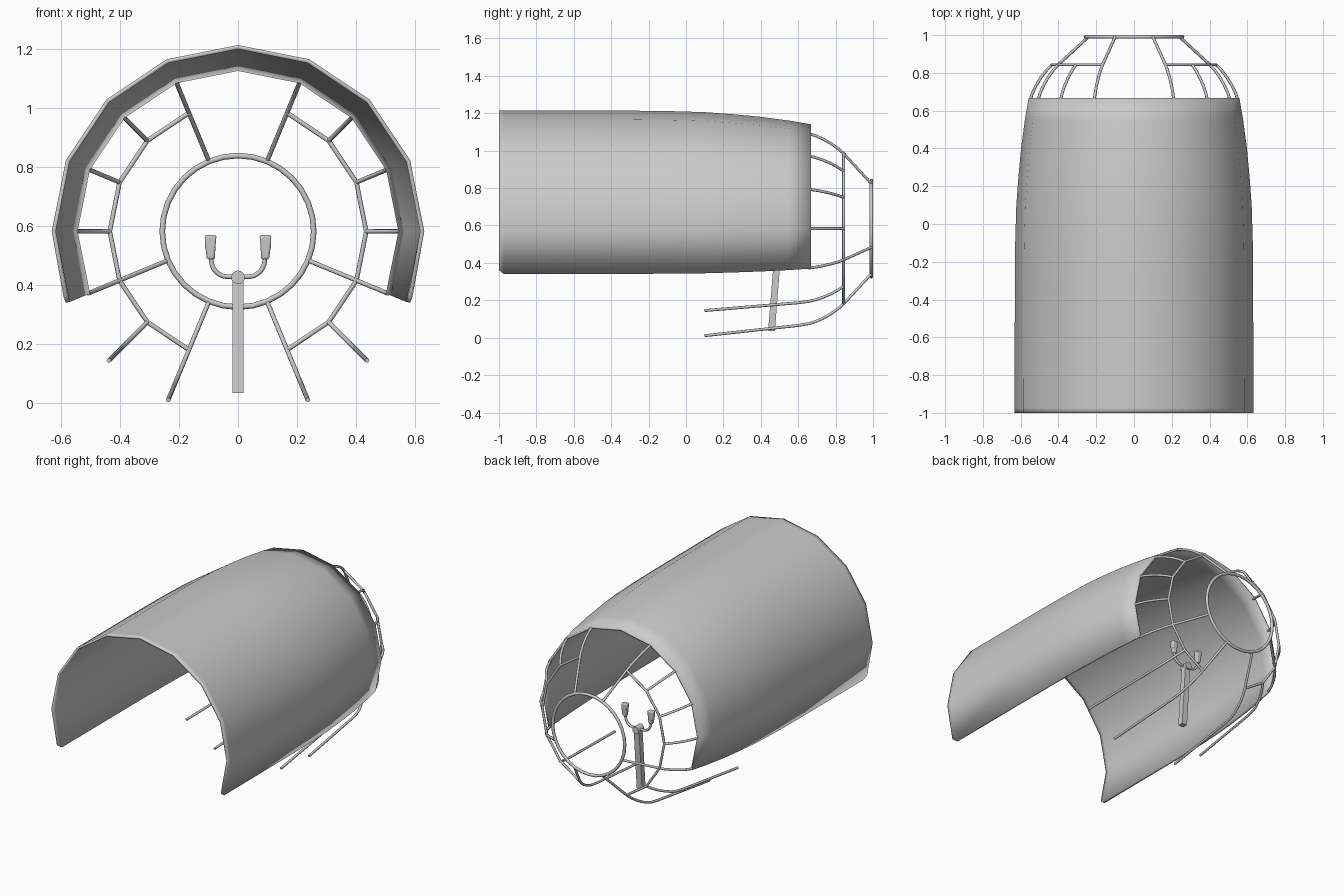
import bpy, bmesh
from math import sin, cos, radians, pi, atan2
from mathutils import Vector

if "Cube" in bpy.data.objects:
    bpy.data.objects.remove(bpy.data.objects["Cube"])

CZ = 0.583  # height of the hull axis


def polar(r, deg, y):
    return Vector((r * cos(radians(deg)), y, CZ + r * sin(radians(deg))))


def finish(obj, angle=35):
    bpy.ops.object.select_all(action='DESELECT')
    obj.select_set(True)
    bpy.context.view_layer.objects.active = obj
    bpy.ops.object.shade_smooth_by_angle(angle=radians(angle))
    return obj


def mesh_object(name, bm):
    me = bpy.data.meshes.new(name)
    bm.to_mesh(me)
    bm.free()
    obj = bpy.data.objects.new(name, me)
    bpy.context.collection.objects.link(obj)
    return obj


def tubes(name, paths, radius):
    """Round bars along one or more point lists, turned into a mesh."""
    cu = bpy.data.curves.new(name, 'CURVE')
    cu.dimensions = '3D'
    cu.bevel_depth = radius
    cu.bevel_resolution = 2
    cu.use_fill_caps = True
    for path in paths:
        sp = cu.splines.new('POLY')
        sp.points.add(len(path) - 1)
        for p, co in zip(sp.points, path):
            p.co = (*co, 1)
    obj = bpy.data.objects.new(name, cu)
    bpy.context.collection.objects.link(obj)
    bpy.ops.object.select_all(action='DESELECT')
    obj.select_set(True)
    bpy.context.view_layer.objects.active = obj
    bpy.ops.object.convert(target='MESH')
    return finish(bpy.context.object, 50)


def tapered_block(name, sections, bevel):
    """Loft of rectangles: (centre, half width x, half depth y)."""
    bm = bmesh.new()
    loops = []
    for c, hx, hy in sections:
        loops.append([bm.verts.new((c[0] + sx * hx, c[1] + sy * hy, c[2]))
                      for sx, sy in ((-1, -1), (1, -1), (1, 1), (-1, 1))])
    for a, b in zip(loops, loops[1:]):
        for i in range(4):
            j = (i + 1) % 4
            bm.faces.new((a[i], a[j], b[j], b[i]))
    bm.faces.new(loops[0][::-1])
    bm.faces.new(loops[-1])
    obj = mesh_object(name, bm)
    if bevel:
        mod = obj.modifiers.new("bevel", 'BEVEL')
        mod.width = bevel
        mod.segments = 2
    return finish(obj)


# Hull shell: 16-sided section, open underneath, narrowing to the back
profile = [(-1, .632), (-.975, .632), (-.3, .631), (-.1, .629), (.1, .623),
           (.25, .612), (.4, .598), (.55, .578), (.667, .558)]
bm = bmesh.new()
rows = []
for i, (y, r) in enumerate(profile):
    angles = [-22.5 + 22.5 * k for k in range(11)]
    if i == 0:  # softened lower front corners
        angles[0], angles[-1] = -20.5, 200.5
    rows.append([bm.verts.new(polar(r, a, y)) for a in angles])
for a, b in zip(rows, rows[1:]):
    for k in range(10):
        bm.faces.new((a[k], b[k], b[k + 1], a[k + 1]))
shell = mesh_object("hull_shell", bm)
sol = shell.modifiers.new("thickness", 'SOLIDIFY')
sol.thickness = 0.014
sol.offset = -1
finish(shell, 30)

# Cage ribs: (radius, y) from the nose ring back to the hull
nose = [(.262, .99)]
bend = [(.435, .843), (.462, .815), (.493, .775), (.52, .73), (.539, .69), (.55, .655)]
tail = [(.56, .6), (.619, .1)]
ribs = {67.5: nose + bend, 45: bend, 22.5: bend, 0: bend, -22.5: nose + bend,
        -45: bend + tail, -67.5: nose + bend + tail}
paths = []
for deg, prof in ribs.items():
    for a in (deg, 180 - deg):
        paths.append([polar(r, a, y) for r, y in prof])
tubes("cage_ribs", paths, 0.0078)

# Middle hoops, one each side, open at top and bottom
hoops = [[polar(.435, s + d * (-67.5 + 22.5 * k), .843) for k in range(7)]
         for s, d in ((0, 1), (180, -1))]
tubes("cage_hoops", hoops, 0.0078)

# Nose ring
bpy.ops.mesh.primitive_torus_add(major_segments=32, minor_segments=10,
                                 major_radius=.257, minor_radius=.0095,
                                 location=(0, .991, CZ), rotation=(pi / 2, 0, 0))
bpy.context.object.name = "nose_ring"
finish(bpy.context.object, 50)

# Control column, leaning slightly back
tapered_block("control_column", [((0, .457, .035), .019, .018),
                                 ((0, .488, .425), .019, .018)], 0)

# Hub on top of the column
bpy.ops.mesh.primitive_cylinder_add(vertices=20, radius=.023, depth=.056,
                                    location=(0, .486, .427), rotation=(pi / 2, 0, 0))
bpy.context.object.name = "yoke_hub"
finish(bpy.context.object)

# Yoke arms and hand grips
arms = []
for s, side in ((1, "right"), (-1, "left")):
    arc = [(s * (.035 + .056 * sin(t)), .487, .487 - .058 * cos(t))
           for t in (radians(15 * k) for k in range(7))]
    arms.append([(0, .487, .429)] + arc + [(s * .092, .487, .5)])
    tapered_block(side + "_grip", [((s * .092, .487, .488), .013, .012),
                                   ((s * .094, .487, .535), .018, .015),
                                   ((s * .093, .487, .57), .02, .016)], .006)
tubes("yoke_arms", arms, 0.008)
